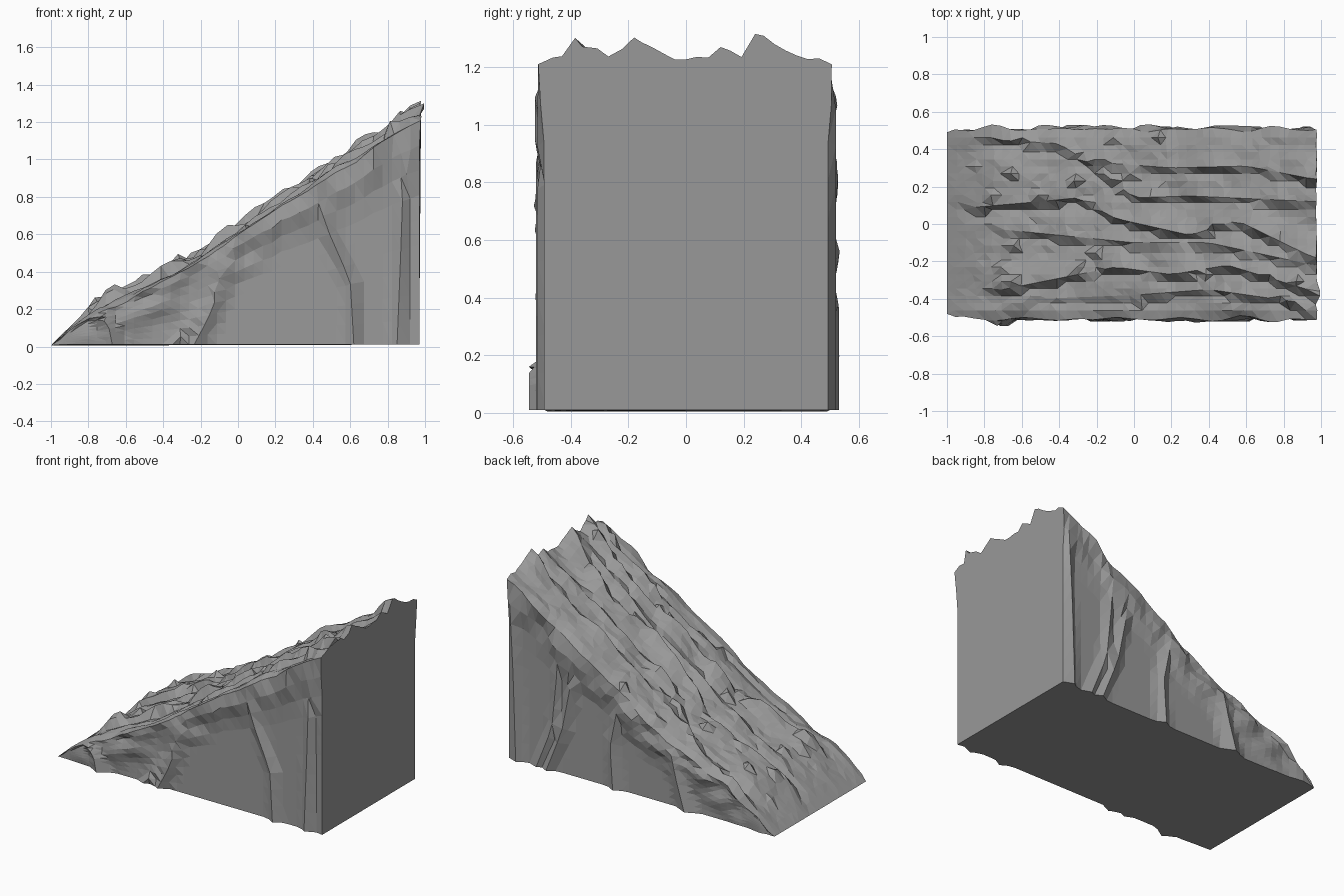
import bpy, bmesh, random
from mathutils import Vector, noise

if "Cube" in bpy.data.objects:
    bpy.data.objects.remove(bpy.data.objects["Cube"])

random.seed(7)
NX, NY, NK = 40, 26, 9           # slope columns, slope rows, wall rows
BASE, BACK, HALF = 0.01, 0.97, 0.485


def lerp_path(path, t):
    """Piecewise-linear lookup: path is sorted (t, value) pairs."""
    if t <= path[0][0]:
        return path[0][1]
    for (a, va), (b, vb) in zip(path, path[1:]):
        if t <= b:
            return va + (vb - va) * (t - a) / (b - a)
    return path[-1][1]


def rough(x, y, seed=0.0):
    return noise.noise(Vector((x, y, seed)))


# slope profile: (x, z)
SLOPE = [(-1, 0.005), (-0.9, 0.09), (-0.75, 0.20), (-0.6, 0.27), (-0.4, 0.36),
         (-0.2, 0.47), (0, 0.60), (0.4, 0.87), (0.6, 1.00), (0.8, 1.12), (0.97, 1.23)]

# crests of the rock strata running down the slope: (height, [(x, y)...])
CRESTS = [
    (0.055, [(-0.98, 0.13), (-0.85, 0.09), (-0.5, 0.12), (-0.3, 0.14), (-0.1, 0.03), (0.3, -0.06), (0.55, 0.02), (0.96, -0.18)]),
    (0.035, [(-0.75, 0.45), (-0.4, 0.43), (-0.2, 0.3), (0.0, 0.14), (0.3, 0.15), (0.96, 0.12)]),
    (0.050, [(-0.2, 0.33), (0.2, 0.30), (0.6, 0.31), (0.96, 0.24)]),
    (0.035, [(-0.7, -0.03), (0.0, -0.10), (0.4, -0.10), (0.96, -0.22)]),
    (0.055, [(-0.75, -0.36), (-0.45, -0.30), (-0.1, -0.23), (0.2, -0.27), (0.5, -0.22), (0.96, -0.36)]),
    (0.035, [(-0.5, -0.40), (0.0, -0.38), (0.4, -0.35), (0.96, -0.43)]),
]

# buttress ridges down each wall: (height, width, [(z, x)...])
RIDGES = {
    -1: [(0.035, 0.07, [(0, -0.24), (0.15, -0.16), (0.4, -0.06), (0.62, 0.0)]),
         (0.025, 0.06, [(0, -0.36), (0.1, -0.26), (0.3, -0.12), (0.45, -0.07)]),
         (0.035, 0.06, [(0, 0.62), (0.35, 0.60), (0.6, 0.49), (0.88, 0.39)]),
         (0.030, 0.05, [(0, 0.85), (0.5, 0.87), (0.8, 0.88), (1.15, 0.94)]),
         (0.060, 0.09, [(0, -0.67), (0.1, -0.69), (0.2, -0.76)])],
    1: [(0.035, 0.05, [(0, 0.90), (0.6, 0.92), (1.15, 0.95)]),
        (0.035, 0.06, [(0, 0.68), (0.3, 0.56), (0.6, 0.50), (0.95, 0.52)]),
        (0.025, 0.05, [(0, 0.76), (0.3, 0.64), (0.7, 0.60), (1.0, 0.6)]),
        (0.035, 0.06, [(0, 0.18), (0.3, 0.20), (0.7, 0.12)]),
        (0.045, 0.09, [(0, -0.36), (0.2, -0.30), (0.45, -0.24)])],
}


def slope_relief(x, y):
    h = 0.0
    for n, (a, path) in enumerate(CRESTS):
        a *= max(0.0, min(1.0, (x - path[0][0] + 0.1) / 0.15))
        a *= 0.85 + 0.9 * rough(x * 7, n * 3.3, 5)     # jagged along its length
        d = y - lerp_path(path, x)
        if d >= -0.008:
            h += a * max(0.0, 1 - max(d, 0) / 0.16)
        else:
            h -= a * 0.45 * max(0.0, 1 + d / 0.08)
    # rounded slab low on the far side
    r = ((x + 0.55) / 0.4) ** 2 + ((y - 0.27) / 0.17) ** 2
    return h + 0.035 * max(0.0, 1 - r) + 0.025 * rough(x * 5, y * 9)


def wall_point(side, x, f, ztop, step):
    z = BASE + (ztop - BASE) * (1 - f)
    depth = ztop - z
    out = 0.0
    for a, w, path in RIDGES[side]:
        rx = lerp_path(path, z)
        if x < BACK - 0.02 and abs(x - rx) < step * 0.5 and z < path[-1][0]:
            x = rx                                 # pull edge onto the crest
        if z < path[-1][0] + 0.1:
            out = max(out, a * max(0.0, 1 - abs(x - rx) / w))
    # fractured band just under the slope
    band = max(0.0, min(1.0, 1.6 * (1 - depth / 0.26)))
    chunk = 0.025 + 0.05 * rough(x * 6, z * 9, side * 4)
    out = max(out, band * chunk * min(1, (ztop + 0.1) * 2))
    if x >= BACK - 0.02:
        out = 0.008 + max(0.0, 1 - depth / 0.25) * 0.025
    return (x, side * (HALF + out), z)


bm = bmesh.new()


def face(verts):
    unique = list(dict.fromkeys(verts))
    if len(unique) > 2:
        bm.faces.new(unique)


def split_quad(a, b, c, d):
    """Two triangles across the shorter diagonal."""
    if (a.co - c.co).length < (b.co - d.co).length:
        face((a, b, c)), face((a, c, d))
    else:
        face((a, b, d)), face((b, c, d))


# craggy slope surface
step = (BACK + 1) / NX
top = []
for i in range(NX + 1):
    x0 = -1 + step * i
    grow = min(1.0, i / 4)
    row = []
    for j in range(NY + 1):
        y = -0.5 + j / NY
        edge = j in (0, NY)
        x = x0 + (random.uniform(-0.012, 0.012) if 0 < i < NX else 0)
        if i == NX:
            x += random.uniform(0.0, 0.01)
        for a, path in CRESTS:                     # pull rows onto the crests
            cy = lerp_path(path, x)
            if not edge and abs(y - cy) < 0.5 / NY and x > path[0][0]:
                y = cy
        z = lerp_path(SLOPE, x)
        if i:
            z += grow * (slope_relief(x, y) + random.uniform(-0.005, 0.005))
            if random.random() < 0.02:             # odd loose spike
                z += 0.035 * grow
        if edge:
            side = 1 if j else -1
            y += side * (0.008 + 0.035 * rough(x * 6, 2.0, side * 8))
            z -= 0.02 * grow
            if i == 0:
                y = 0.49 if j else -0.48
        if i == NX and 3 <= j <= 4:                # tallest tip
            x, z = 0.995, 1.30 - 0.03 * (j - 3)
        row.append(bm.verts.new((x, y, max(z, 0.0))))
    top.append(row)

for i in range(NX):
    for j in range(NY):
        split_quad(top[i][j], top[i + 1][j], top[i + 1][j + 1], top[i][j + 1])

# side walls with buttress ridges
walls = {}
for side, j in ((-1, 0), (1, NY)):
    cols = []
    for i in range(NX + 1):
        head = top[i][j]
        col = [head]
        for k in range(1, NK + 1):
            if i == 0:
                col.append(head)
            else:
                x0 = -1 + step * i
                col.append(bm.verts.new(wall_point(side, x0, k / NK, head.co.z, step)))
        cols.append(col)
    for i in range(NX):
        for k in range(NK):
            split_quad(cols[i][k], cols[i + 1][k], cols[i + 1][k + 1], cols[i][k + 1])
    walls[side] = cols

# flat tall end and flat underside
face(top[NX] + walls[1][NX][1:] + walls[-1][NX][:0:-1])
face(top[0] + [c[-1] for c in walls[1][1:]] + [c[-1] for c in walls[-1][:0:-1]])

bmesh.ops.recalc_face_normals(bm, faces=bm.faces[:])
mesh = bpy.data.meshes.new("rock_ramp")
bm.to_mesh(mesh)
bm.free()

# dark stone colour
stone = bpy.data.materials.new("dark_stone")
stone.diffuse_color = (0.32, 0.32, 0.32, 1)
stone.use_nodes = True
stone.node_tree.nodes["Principled BSDF"].inputs["Base Color"].default_value = stone.diffuse_color
mesh.materials.append(stone)
ramp = bpy.data.objects.new("rock_ramp", mesh)
bpy.context.collection.objects.link(ramp)
